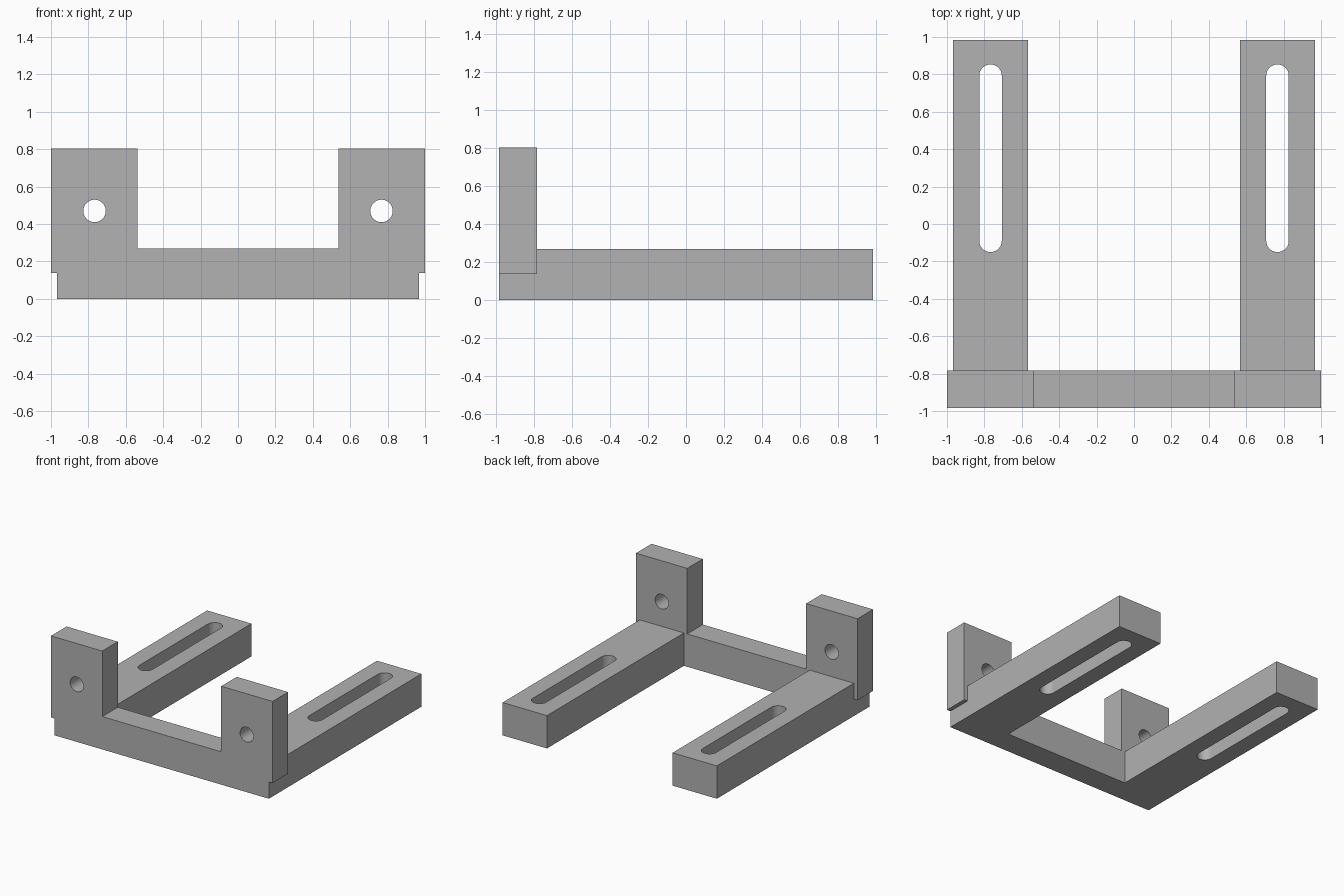
import bpy, bmesh, math

if "Cube" in bpy.data.objects:
    bpy.data.objects.remove(bpy.data.objects["Cube"])

grey = bpy.data.materials.new("grey")
grey.diffuse_color = (0.445, 0.445, 0.445, 1)
grey.use_nodes = True
grey.node_tree.nodes["Principled BSDF"].inputs["Base Color"].default_value = grey.diffuse_color


def prism(name, outline, axis, start, end):
    """Extrude a 2D outline along y (outline in xz) or z (outline in xy)."""
    bm = bmesh.new()
    place = (lambda a, b: (a, start, b)) if axis == "y" else (lambda a, b: (a, b, start))
    face = bm.faces.new([bm.verts.new(place(a, b)) for a, b in outline])
    ext = bmesh.ops.extrude_face_region(bm, geom=[face])
    verts = [v for v in ext["geom"] if isinstance(v, bmesh.types.BMVert)]
    shift = (0, end - start, 0) if axis == "y" else (0, 0, end - start)
    bmesh.ops.translate(bm, vec=shift, verts=verts)
    bmesh.ops.recalc_face_normals(bm, faces=bm.faces)
    me = bpy.data.meshes.new(name)
    bm.to_mesh(me)
    bm.free()
    me.materials.append(grey)
    ob = bpy.data.objects.new(name, me)
    bpy.context.collection.objects.link(ob)
    return ob


def combine(target, other, operation):
    """Apply a boolean and remove the helper."""
    mod = target.modifiers.new("boolean", "BOOLEAN")
    mod.operation, mod.solver, mod.object = operation, "EXACT", other
    bpy.context.view_layer.objects.active = target
    bpy.ops.object.modifier_apply(modifier=mod.name)
    bpy.data.objects.remove(other)


def slot(cx, low, high, r, n=24):
    """Rounded slot outline; a circle when low equals high."""
    pts = []
    for centre, begin in ((high, 0), (low, math.pi)):
        steps = n if low == high else n + 1
        for i in range(steps):
            t = begin + math.pi * i / n
            pts.append((cx + r * math.cos(t), centre + r * math.sin(t)))
    return pts


# Front plate: crossbar with two uprights and notched lower corners
half = [(0.967, 0), (0.967, 0.137), (1, 0.137), (1, 0.803), (0.537, 0.803), (0.537, 0.268)]
outline = half + [(-x, z) for x, z in reversed(half)]
bracket = prism("mounting_bracket", outline, "y", -0.983, -0.783)

for side in (-1, 1):
    # Rear arm, run into the plate so the solid is continuous
    xa, xb = side * 0.567, side * 0.967
    arm = prism("arm", [(xa, -0.88), (xb, -0.88), (xb, 0.983), (xa, 0.983)], "z", 0, 0.268)
    combine(bracket, arm, "UNION")
    # Long adjustment slot through the arm
    combine(bracket, prism("slot_cutter", slot(side * 0.767, -0.09, 0.793, 0.06), "z", -0.1, 0.4), "DIFFERENCE")
    # Round bolt hole through the upright
    combine(bracket, prism("hole_cutter", slot(side * 0.767, 0.47, 0.47, 0.06), "y", -1.1, -0.7), "DIFFERENCE")

# Smooth hole walls, crisp edges
bpy.ops.object.select_all(action="DESELECT")
bracket.select_set(True)
bpy.context.view_layer.objects.active = bracket
bpy.ops.object.shade_smooth_by_angle(angle=math.radians(30))
